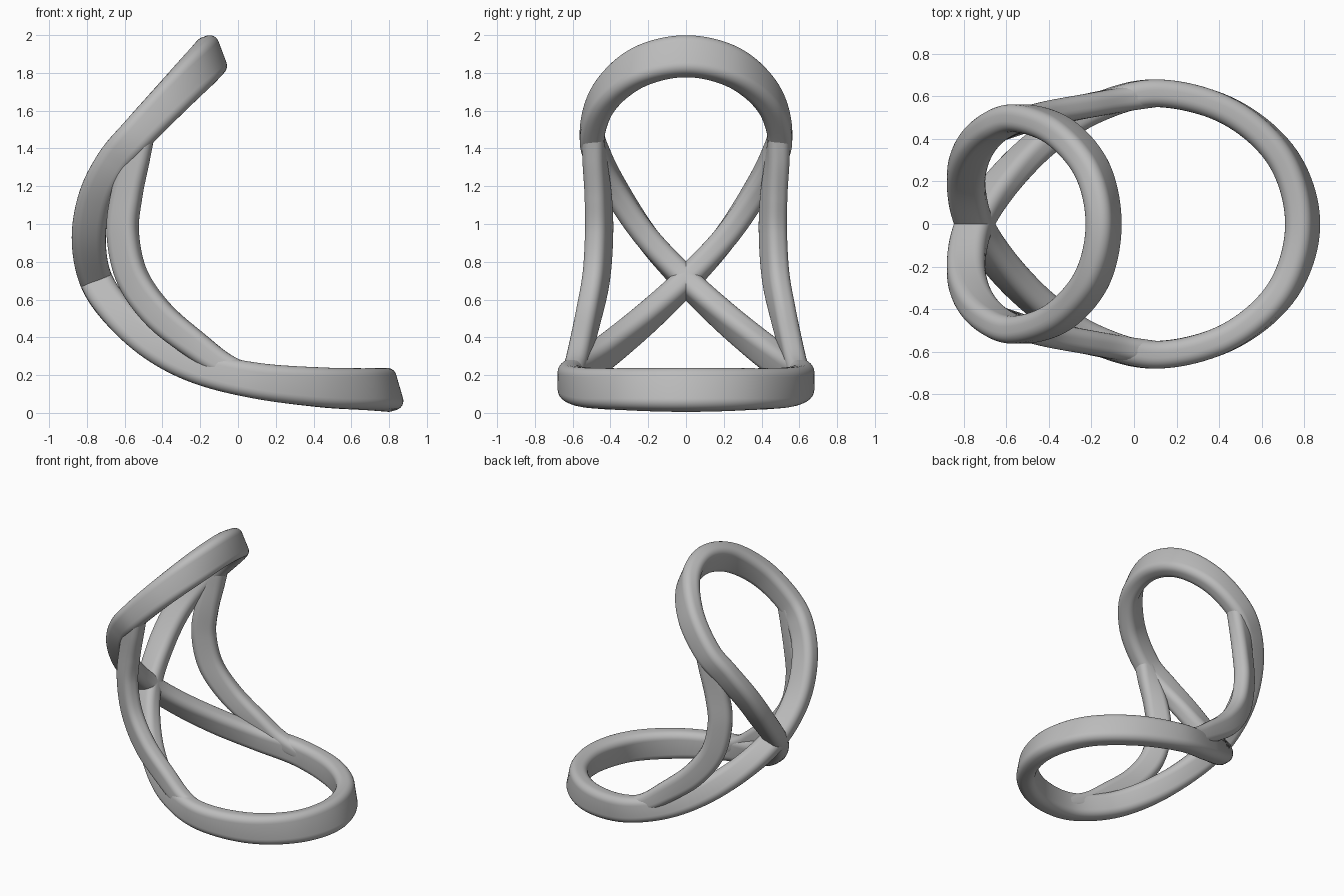
import bpy, bmesh, math
from mathutils import Vector

if "Cube" in bpy.data.objects:
    bpy.data.objects.remove(bpy.data.objects["Cube"])

grey = bpy.data.materials.new("plain grey")
grey.use_nodes = True
colour = (0.5, 0.5, 0.5, 1)
grey.diffuse_color = colour
grey.node_tree.nodes["Principled BSDF"].inputs["Base Color"].default_value = colour


def spline(keys, closed, steps):
    """Smooth path through keys of (position, wide direction, width)."""
    n = len(keys)
    pick = (lambda i: keys[i % n]) if closed else (lambda i: keys[max(0, min(n - 1, i))])
    out = []
    for i in range(n if closed else n - 1):
        four = [pick(i + k) for k in (-1, 0, 1, 2)]
        for s in range(steps):
            t = s / steps
            out.append([b + 0.5 * t * (c - a + t * (2*a - 5*b + 4*c - d + t * (3*(b - c) + d - a)))
                        for a, b, c, d in zip(*four)])
    if not closed:
        out.append(list(keys[-1]))
    return out


def section(width, thick, radius, arc=6):
    """Rounded rectangle, wide along the first axis."""
    pts = []
    for k, (sx, sy) in enumerate(((1, 1), (-1, 1), (-1, -1), (1, -1))):
        for j in range(arc + 1):
            a = (k + j / arc) * math.pi / 2
            pts.append((sx * (width / 2 - radius) + radius * math.cos(a),
                        sy * (thick / 2 - radius) + radius * math.sin(a)))
    return pts


def sweep(name, keys, closed, thick, radius, steps=14):
    path = spline(keys, closed, steps)
    n = len(path)
    bm = bmesh.new()
    rings = []
    for i, p in enumerate(path):
        q = path[(i + 1) % n] if closed else path[min(i + 1, n - 1)]
        r = path[i - 1] if closed else path[max(i - 1, 0)]
        tangent = (Vector(q[:3]) - Vector(r[:3])).normalized()
        wide = Vector(p[3:6])
        wide = (wide - tangent * wide.dot(tangent)).normalized()
        side = tangent.cross(wide)
        rings.append([bm.verts.new(Vector(p[:3]) + wide * u + side * v)
                      for u, v in section(p[6], thick, radius)])
    m = len(rings[0])
    for i in range(n if closed else n - 1):
        a, b = rings[i], rings[(i + 1) % n]
        for j in range(m):
            k = (j + 1) % m
            bm.faces.new((a[j], a[k], b[k], b[j]))
    if not closed:
        bm.faces.new(rings[0])
        bm.faces.new(rings[-1])
    bmesh.ops.recalc_face_normals(bm, faces=bm.faces)
    mesh = bpy.data.meshes.new(name)
    bm.to_mesh(mesh)
    bm.free()
    mesh.materials.append(grey)
    obj = bpy.data.objects.new(name, mesh)
    bpy.context.collection.objects.link(obj)
    bpy.ops.object.select_all(action='DESELECT')
    obj.select_set(True)
    bpy.context.view_layer.objects.active = obj
    bpy.ops.object.shade_smooth_by_angle(angle=math.radians(40))
    return obj


def mirrored(key):
    return [-c if i in (1, 4) else c for i, c in enumerate(key)]


# Figure-eight band: lower tip, one side, crossing, other side, upper tip
half = [
    (.793, 0, .122, -.28, 0, .96, .23),
    (.70, .31, .125, -.2, 0, .97, .22),
    (.445, .53, .135, -.05, 0, 1, .21),
    (.1, .615, .17, .12, 0, 1, .19),
    (-.2, .535, .24, .3, 0, .95, .18),
    (-.43, .385, .355, .5, 0, .85, .18),
    (-.62, .195, .515, .75, 0, .65, .175),
    (-.75, 0, .70, .94, 0, .33, .175),
    (-.79, -.2, .92, 1, 0, 0, .18),
    (-.755, -.35, 1.14, .95, 0, -.3, .18),
    (-.66, -.455, 1.33, .82, 0, -.55, .18),
    (-.53, -.497, 1.48, .72, 0, -.7, .185),
    (-.345, -.43, 1.675, .6, 0, -.8, .2),
    (-.195, -.25, 1.83, .42, 0, -.9, .215),
    (-.143, 0, 1.888, .35, 0, -.94, .22),
]
band = half + [mirrored(k) for k in reversed(half[1:-1])]
sweep("figure_eight_band", band, True, .13, .05)

# Curved side struts joining the lower loop to the upper loop
strut = [
    (.12, .61, .18, .3, 0, .95, .11),
    (-.06, .585, .245, .4, 0, .9, .13),
    (-.22, .555, .355, .55, .1, .8, .15),
    (-.42, .515, .52, .7, .25, .65, .165),
    (-.56, .475, .72, .82, .4, .3, .17),
    (-.61, .46, .95, .85, .45, 0, .17),
    (-.59, .465, 1.15, .85, .4, -.2, .165),
    (-.54, .485, 1.35, .8, .2, -.4, .145),
    (-.49, .495, 1.5, .75, 0, -.6, .11),
]
sweep("left_strut", strut, False, .115, .045)
sweep("right_strut", [mirrored(k) for k in strut], False, .115, .045)
